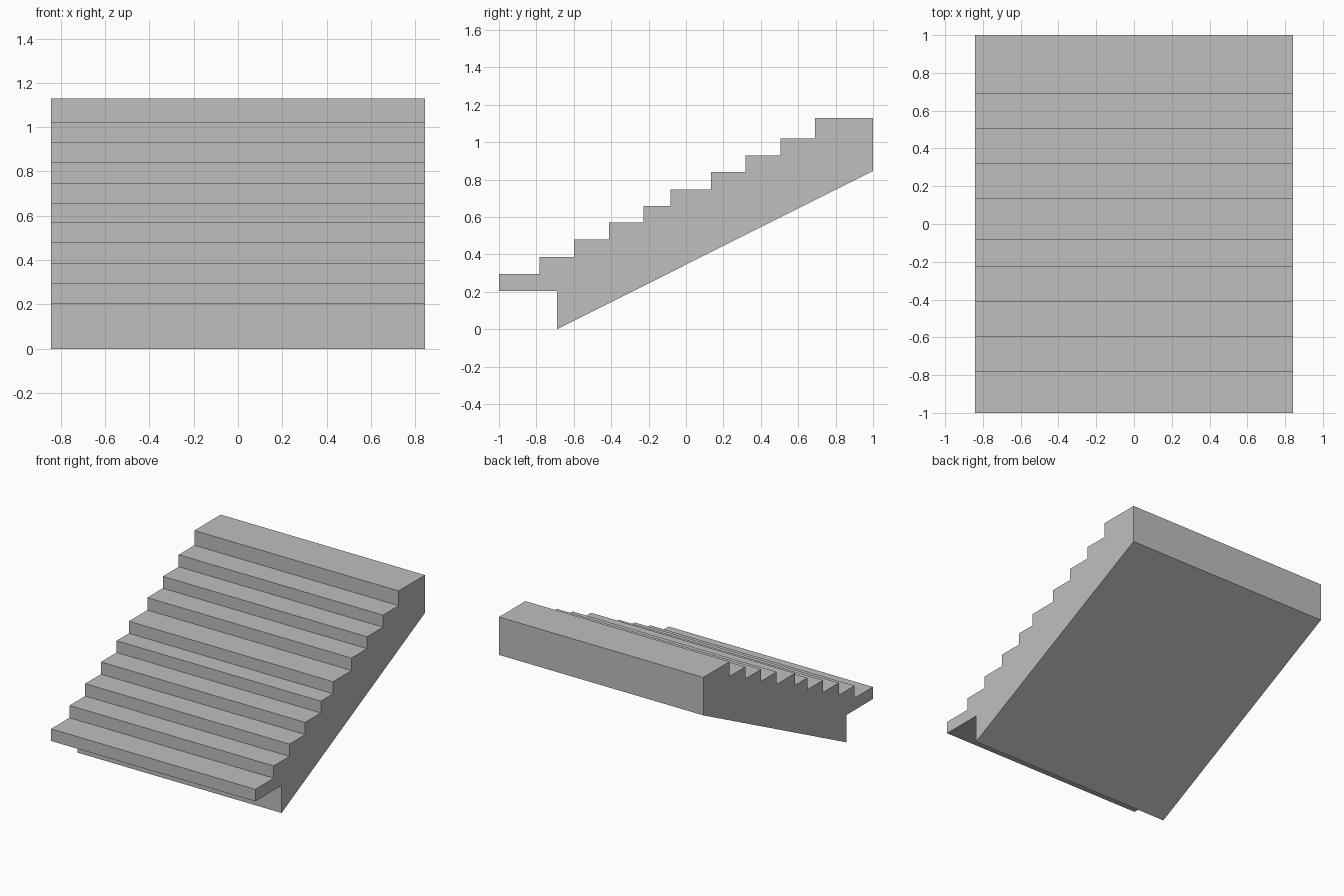
import bpy
import bmesh

cube = bpy.data.objects.get("Cube")
if cube:
    bpy.data.objects.remove(cube, do_unlink=True)

HALF_WIDTH = 0.843

# One plain grey material
grey = bpy.data.materials.new("plain_grey")
grey.use_nodes = True
COLOUR = (0.52, 0.52, 0.52, 1)
grey.diffuse_color = COLOUR
grey.node_tree.nodes["Principled BSDF"].inputs["Base Color"].default_value = COLOUR


def extrude_profile(name, profile):
    """Extrude a closed (y, z) profile across the full stair width."""
    bm = bmesh.new()
    face = bm.faces.new([bm.verts.new((-HALF_WIDTH, y, z)) for y, z in profile])
    result = bmesh.ops.extrude_face_region(bm, geom=[face])
    moved = [v for v in result["geom"] if isinstance(v, bmesh.types.BMVert)]
    bmesh.ops.translate(bm, verts=moved, vec=(2 * HALF_WIDTH, 0, 0))
    bmesh.ops.recalc_face_normals(bm, faces=bm.faces)
    mesh = bpy.data.meshes.new(name)
    bm.to_mesh(mesh)
    bm.free()
    mesh.materials.append(grey)
    obj = bpy.data.objects.new(name, mesh)
    bpy.context.collection.objects.link(obj)
    return obj


# Riser position and tread height of each step above the bottom one
steps = [(-0.783, 0.387), (-0.598, 0.479), (-0.412, 0.57), (-0.228, 0.658),
         (-0.083, 0.748), (0.135, 0.841), (0.318, 0.93), (0.505, 1.02),
         (0.69, 1.13)]
BOTTOM_TOP = 0.295
BODY_FRONT = -0.69

# Stair flight: sloping underside, flat back, stepped top
profile = [(BODY_FRONT, 0), (1, 0.847), (1, steps[-1][1])]
lower_tops = [BOTTOM_TOP] + [top for _, top in steps[:-1]]
for (y, top), lower in reversed(list(zip(steps, lower_tops))):
    profile += [(y, top), (y, lower)]
profile.append((BODY_FRONT, BOTTOM_TOP))
extrude_profile("stair_flight", profile)

# Overhanging bottom tread
extrude_profile("bottom_tread", [(-1, 0.205), (BODY_FRONT, 0.205),
                                 (BODY_FRONT, BOTTOM_TOP), (-1, BOTTOM_TOP)])
